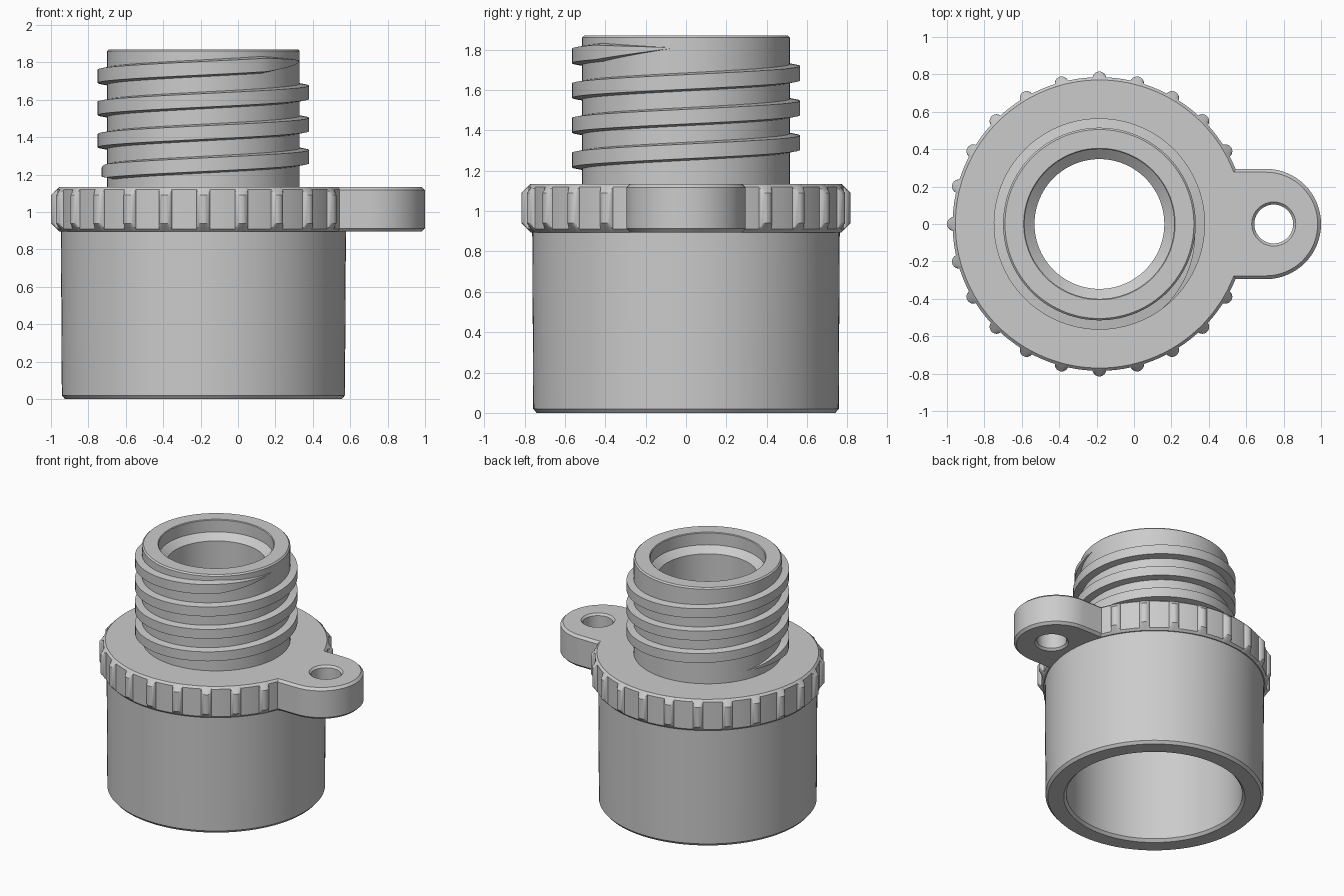
import bpy, bmesh, math
from math import sin, cos, pi, radians

if "Cube" in bpy.data.objects:
    bpy.data.objects.remove(bpy.data.objects["Cube"])

AX = -0.185            # x of the main axis
Z0, Z1 = 0.895, 1.135  # collar bottom and top

grey = bpy.data.materials.new("light_grey")
grey.diffuse_color = (0.6, 0.6, 0.6, 1)
grey.use_nodes = True
grey.node_tree.nodes["Principled BSDF"].inputs["Base Color"].default_value = grey.diffuse_color


def loft(name, loops, cyclic):
    """Skin a list of equal closed loops; cap the ends unless cyclic."""
    bm = bmesh.new()
    rows = [[bm.verts.new(p) for p in loop] for loop in loops]
    n = len(rows[0])
    for i in range(len(rows) if cyclic else len(rows) - 1):
        a, b = rows[i], rows[(i + 1) % len(rows)]
        for j in range(n):
            k = (j + 1) % n
            bm.faces.new((a[j], a[k], b[k], b[j]))
    if not cyclic:
        bm.faces.new(rows[0])
        bm.faces.new(rows[-1])
    bmesh.ops.recalc_face_normals(bm, faces=bm.faces)
    mesh = bpy.data.meshes.new(name)
    bm.to_mesh(mesh)
    bm.free()
    mesh.materials.append(grey)
    ob = bpy.data.objects.new(name, mesh)
    bpy.context.collection.objects.link(ob)
    bpy.ops.object.select_all(action='DESELECT')
    ob.select_set(True)
    bpy.context.view_layer.objects.active = ob
    bpy.ops.object.shade_smooth_by_angle(angle=radians(30))
    return ob


def polar(r, a, z):
    return (AX + r * cos(a), r * sin(a), z)


# Hollow body: socket, collar, neck and bore turned from one profile
profile = [
    (0.630, 0.0), (0.740, 0.0), (0.757, 0.02), (0.762, Z0),
    (0.770, Z0), (0.785, Z0 + 0.015), (0.785, Z1 - 0.015), (0.770, Z1),
    (0.515, Z1), (0.515, 1.86), (0.505, 1.87),
    (0.405, 1.87), (0.400, 1.865), (0.400, 1.775), (0.347, 1.73),
    (0.347, 1.13), (0.612, 0.88), (0.612, 0.02)]
SEG = 120
loft("adapter_body",
     [[polar(r, 2 * pi * i / SEG, z) for i in range(SEG)] for r, z in profile], True)

# Helical thread on the neck, fading out at both ends
START, END, FADE, PITCH = 155, 1435, 48, 0.172
sections = []
for deg in range(START, END + 1, 4):
    t = min(1, (deg - START) / FADE, (END - deg) / FADE)
    t = max(t, 0.02)
    a = radians(deg)
    zc = 1.21 + (deg - 180) / 360 * PITCH
    rc = 0.513 + 0.052 * t
    h, c = 0.047 * t, 0.036 * t
    sections.append([polar(0.505, a, zc - h), polar(rc, a, zc - c),
                     polar(rc, a, zc + c), polar(0.505, a, zc + h)])
loft("neck_thread", sections, False)

# Grip ribs round the collar, with chamfered ends; none where the lug sits
for i in range(2, 23):
    mid = radians(15 * i)
    loops = []
    for z, limit in ((Z0, 0.770), (Z0 + 0.022, 0.793), (Z0 + 0.045, 0.815),
                     (Z1 - 0.045, 0.815), (Z1 - 0.022, 0.793), (Z1, 0.770)):
        loop = []
        for j in range(13):
            b = -pi / 2 + pi * j / 12
            x, y = 0.778 + 0.037 * cos(b), 0.037 * sin(b)
            r, da = min(math.hypot(x, y), limit), math.atan2(y, x)
            loop.append(polar(r, mid + da, z))
        # root of the rib, buried in the collar
        loop += [polar(0.755, mid + 0.047, z), polar(0.755, mid - 0.047, z)]
        loops.append(loop)
    loft("grip_rib", loops, False)

# Lug with a round end and a chamfered hole
END_X, HOLE_X, ROOT_X, R = 0.705, 0.747, 0.50, 0.295


def lug_outline(inset):
    r = R - inset
    pts = [(END_X + r * cos(b), r * sin(b))
           for b in (-pi / 2 + pi * i / 32 for i in range(33))]
    pts += [(END_X + (ROOT_X - END_X) * i / 5, r) for i in range(1, 6)]
    pts += [(ROOT_X, r - 2 * r * i / 10) for i in range(1, 10)]
    pts += [(ROOT_X + (END_X - ROOT_X) * i / 5, -r) for i in range(5)]
    return pts


def lug_rim(inset, z):
    return [(x, y, z) for x, y in lug_outline(inset)]


def lug_hole(r, z):
    angles = [math.atan2(y, x - HOLE_X) for x, y in lug_outline(0)]
    return [(HOLE_X + r * cos(b), r * sin(b), z) for b in angles]


loft("strap_lug", [
    lug_hole(0.118, Z0), lug_hole(0.104, Z0 + 0.015),
    lug_hole(0.104, Z1 - 0.015), lug_hole(0.118, Z1),
    lug_rim(0.018, Z1), lug_rim(0, Z1 - 0.018),
    lug_rim(0, Z0 + 0.018), lug_rim(0.018, Z0)], True)
